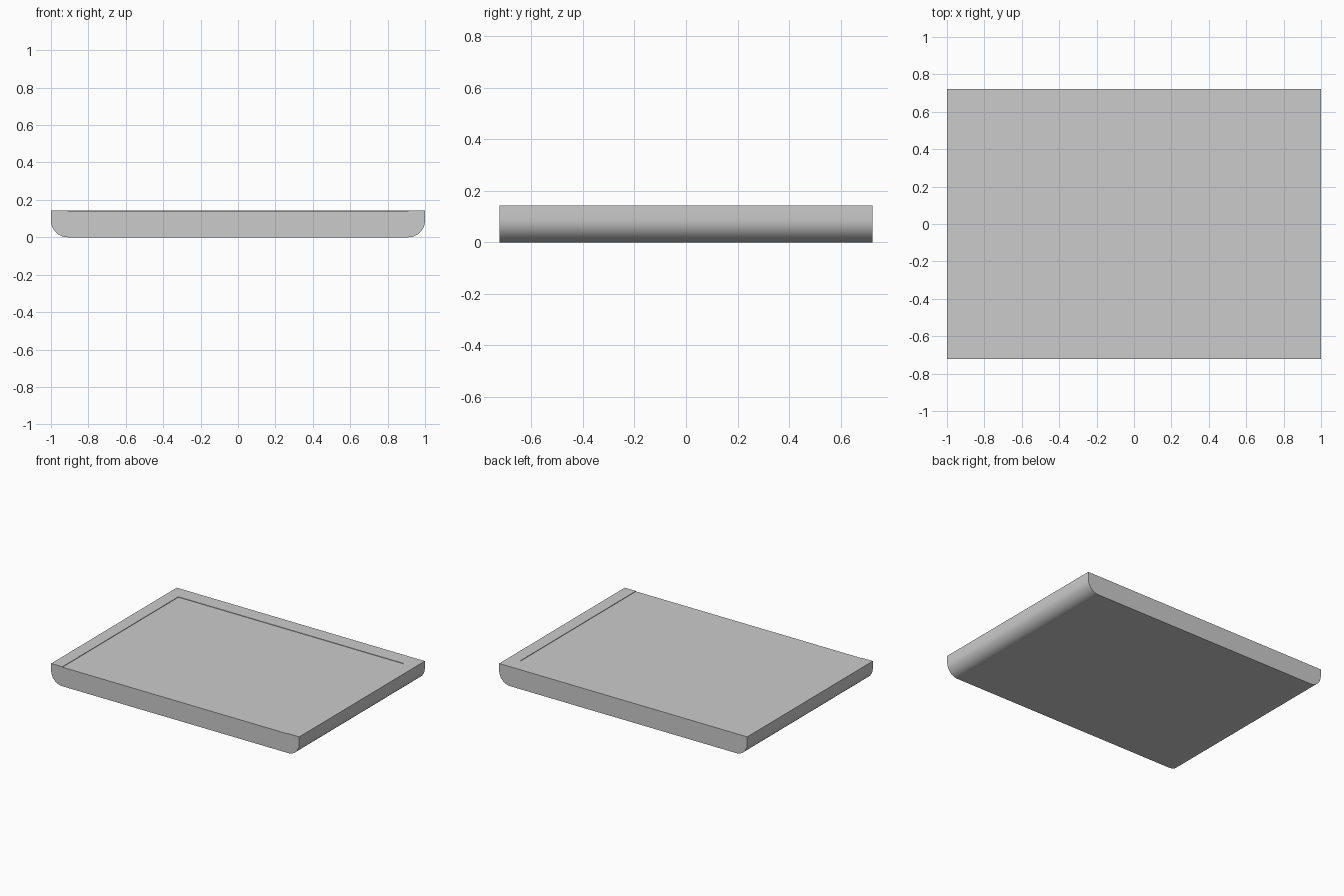
import bpy, bmesh, math

if "Cube" in bpy.data.objects:
    bpy.data.objects.remove(bpy.data.objects["Cube"])

W, D, H = 1.0, 0.723, 0.142      # half width, half depth, height
R = 0.09                         # lower side radius
IN_X, IN_Y, IN_Z = 0.91, 0.613, 0.083   # recess limits
DROP = 0.003                     # panel sits just below the rim


def link(name, bm):
    bmesh.ops.recalc_face_normals(bm, faces=bm.faces)
    me = bpy.data.meshes.new(name)
    bm.to_mesh(me)
    bm.free()
    ob = bpy.data.objects.new(name, me)
    bpy.context.collection.objects.link(ob)
    return ob


def extrude_profile(name, pts, y0, y1):
    bm = bmesh.new()
    face = bm.faces.new([bm.verts.new((x, y0, z)) for x, z in pts])
    ext = bmesh.ops.extrude_face_region(bm, geom=[face])
    verts = [g for g in ext["geom"] if isinstance(g, bmesh.types.BMVert)]
    bmesh.ops.translate(bm, verts=verts, vec=(0, y1 - y0, 0))
    return link(name, bm)


def box(name, hx, y0, y1, z0, z1):
    return extrude_profile(name, [(-hx, z0), (hx, z0), (hx, z1), (-hx, z1)], y0, y1)


# Tray body: flat top, rounded lower side edges
arc = [(W - R + R * math.sin(a), R - R * math.cos(a))
       for a in (math.pi / 2 * i / 12 for i in range(13))]
right = arc + [(W, H)]
left = [(-x, z) for x, z in reversed(right)]
tray = extrude_profile("tray_body", right + left, -D, D)

# Recess open to the front
cutter = box("recess_cutter", IN_X, -D - 0.1, IN_Y, IN_Z, H + 0.1)
cutter.hide_render = True
cutter.hide_viewport = True
mod = tray.modifiers.new("recess", 'BOOLEAN')
mod.operation = 'DIFFERENCE'
mod.solver = 'EXACT'
mod.object = cutter
bpy.context.view_layer.objects.active = tray
tray.select_set(True)
bpy.ops.object.modifier_apply(modifier="recess")
bpy.data.objects.remove(cutter)
bpy.ops.object.shade_smooth_by_angle(angle=math.radians(30))

# Inset panel filling the recess
box("inset_panel", IN_X - 0.001, -D, IN_Y - 0.001, IN_Z, H - DROP)
